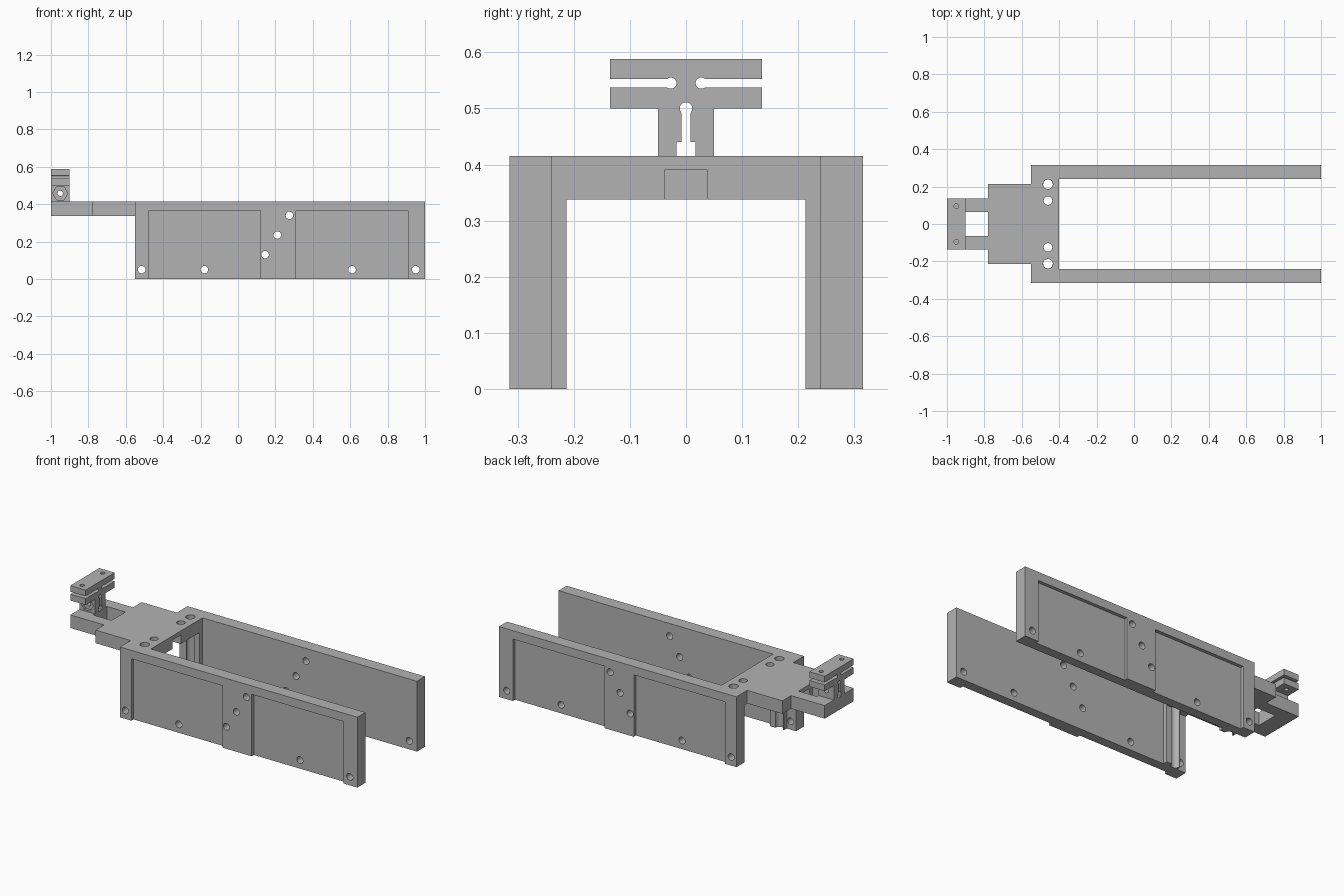
import bpy, bmesh
from math import radians, cos, sin

cube = bpy.data.objects.get("Cube")
if cube:
    bpy.data.objects.remove(cube, do_unlink=True)

grey = bpy.data.materials.new("plain grey")
grey.use_nodes = True
grey.diffuse_color = (0.45, 0.45, 0.45, 1)
grey.node_tree.nodes["Principled BSDF"].inputs["Base Color"].default_value = (0.45, 0.45, 0.45, 1)

PLACE = {
    "X": lambda u, v, w: (w, u, v),
    "Y": lambda u, v, w: (u, w, v),
    "Z": lambda u, v, w: (u, v, w),
}


def arc(cu, cv, r, start, end, steps=24):
    """Points along an arc, angles in degrees."""
    angles = [radians(start + (end - start) * i / steps) for i in range(steps + 1)]
    return [(cu + r * cos(a), cv + r * sin(a)) for a in angles]


def circle(cu, cv, r, sides=32):
    return arc(cu, cv, r, 0, 360, sides)[:-1]


def rect(u0, u1, v0, v1):
    return [(u0, v0), (u1, v0), (u1, v1), (u0, v1)]


def prism(name, profile, axis, low, high):
    """Extrude a flat profile along an axis."""
    bm = bmesh.new()
    ends = [[bm.verts.new(PLACE[axis](u, v, w)) for u, v in profile] for w in (low, high)]
    bm.faces.new(ends[0])
    bm.faces.new(ends[1])
    n = len(profile)
    for i in range(n):
        j = (i + 1) % n
        bm.faces.new((ends[0][i], ends[0][j], ends[1][j], ends[1][i]))
    bmesh.ops.recalc_face_normals(bm, faces=bm.faces)
    mesh = bpy.data.meshes.new(name)
    bm.to_mesh(mesh)
    bm.free()
    mesh.materials.append(grey)
    obj = bpy.data.objects.new(name, mesh)
    bpy.context.collection.objects.link(obj)
    return obj


def activate(obj):
    bpy.ops.object.select_all(action="DESELECT")
    obj.select_set(True)
    bpy.context.view_layer.objects.active = obj


def cut(obj, profile, axis, low, high):
    """Remove a prism from an object."""
    cutter = prism("cutter", profile, axis, low, high)
    cutter.hide_render = True
    mod = obj.modifiers.new("cut", "BOOLEAN")
    mod.operation, mod.solver, mod.object = "DIFFERENCE", "EXACT", cutter
    activate(obj)
    bpy.ops.object.modifier_apply(modifier=mod.name)
    bpy.data.objects.remove(cutter, do_unlink=True)


TOP, DECK_BOTTOM = 0.415, 0.338
INNER, OUTER, PAD = 0.24, 0.315, 0.213
BACK, FRONT = -0.55, -0.40
POST_X = -0.46
SCREWS = [(-0.515, 0.05), (-0.18, 0.05), (0.61, 0.05), (0.95, 0.05),
          (0.145, 0.13), (0.21, 0.235), (0.275, 0.34)]
parts = []

# Side walls with recessed outer panels, and grooved guide pads inside
for side, label in ((1, "left"), (-1, "right")):
    lo, hi = sorted((side * INNER, side * OUTER))
    wall = prism(label + "_wall", rect(BACK, 1, lo, hi), "Z", 0, TOP)
    lo, hi = sorted((side * (OUTER - 0.02), side * (OUTER + 0.05)))
    for x0, x1 in ((-0.475, 0.12), (0.31, 0.91)):
        cut(wall, rect(x0, x1, -0.1, 0.365), "Y", lo, hi)
    for x, z in SCREWS:
        cut(wall, circle(x, z, 0.02), "Y", -0.5, 0.5)
    groove = arc(POST_X, side * PAD, 0.025, 180, 180 - side * 180, 16)
    pad = prism(label + "_guide_pad",
                [(-0.49, side * INNER), (-0.49, side * PAD)] + groove
                + [(FRONT, side * PAD), (FRONT, side * INNER)], "Z", 0, DECK_BOTTOM)
    parts += [wall, pad]

# Deck with forked tail, closed by a cross bar
half = [(FRONT, INNER), (BACK, INNER), (BACK, 0.215), (-0.78, 0.215), (-0.78, 0.135), (-1, 0.135)]
deck = prism("deck", half + [(x, -y) for x, y in reversed(half)], "Z", DECK_BOTTOM, TOP)
cut(deck, rect(-0.9, -0.78, -0.065, 0.065), "Z", 0.2, 0.5)
cut(deck, rect(-0.038, 0.038, 0.3, 0.39), "X", -0.79, -0.3)
for side in (1, -1):
    cut(deck, circle(POST_X, side * PAD, 0.026), "Z", 0.2, 0.5)
    cut(deck, circle(POST_X, side * 0.125, 0.023), "Z", 0.2, 0.5)
parts.append(deck)

# Flexible clamp: split stem carrying two slotted jaws
half = [(0.017, TOP), (0.05, TOP), (0.05, 0.5), (0.135, 0.5), (0.135, 0.537)]
half += arc(0.027, 0.545, 0.01, -49, -311) + [(0.135, 0.552), (0.135, 0.588)]
slit = [(-0.017, 0.44), (-0.008, 0.44)] + arc(0, 0.5, 0.011, 223, -43) + [(0.008, 0.44), (0.017, 0.44)]
clamp = prism("clamp", half + [(-y, z) for y, z in reversed(half)] + slit, "X", -1, -0.9)
for side in (1, -1):
    cut(clamp, circle(-0.95, side * 0.095, 0.013), "Z", 0.45, 0.65)
cut(clamp, circle(-0.95, 0.458, 0.014), "Y", -0.2, 0.2)
cut(clamp, circle(-0.95, 0.458, 0.04, 6), "Y", -0.2, -0.035)
parts.append(clamp)

# Smooth the bores, keep the edges crisp
for part in parts:
    activate(part)
    bpy.ops.object.shade_smooth_by_angle(angle=radians(30))
